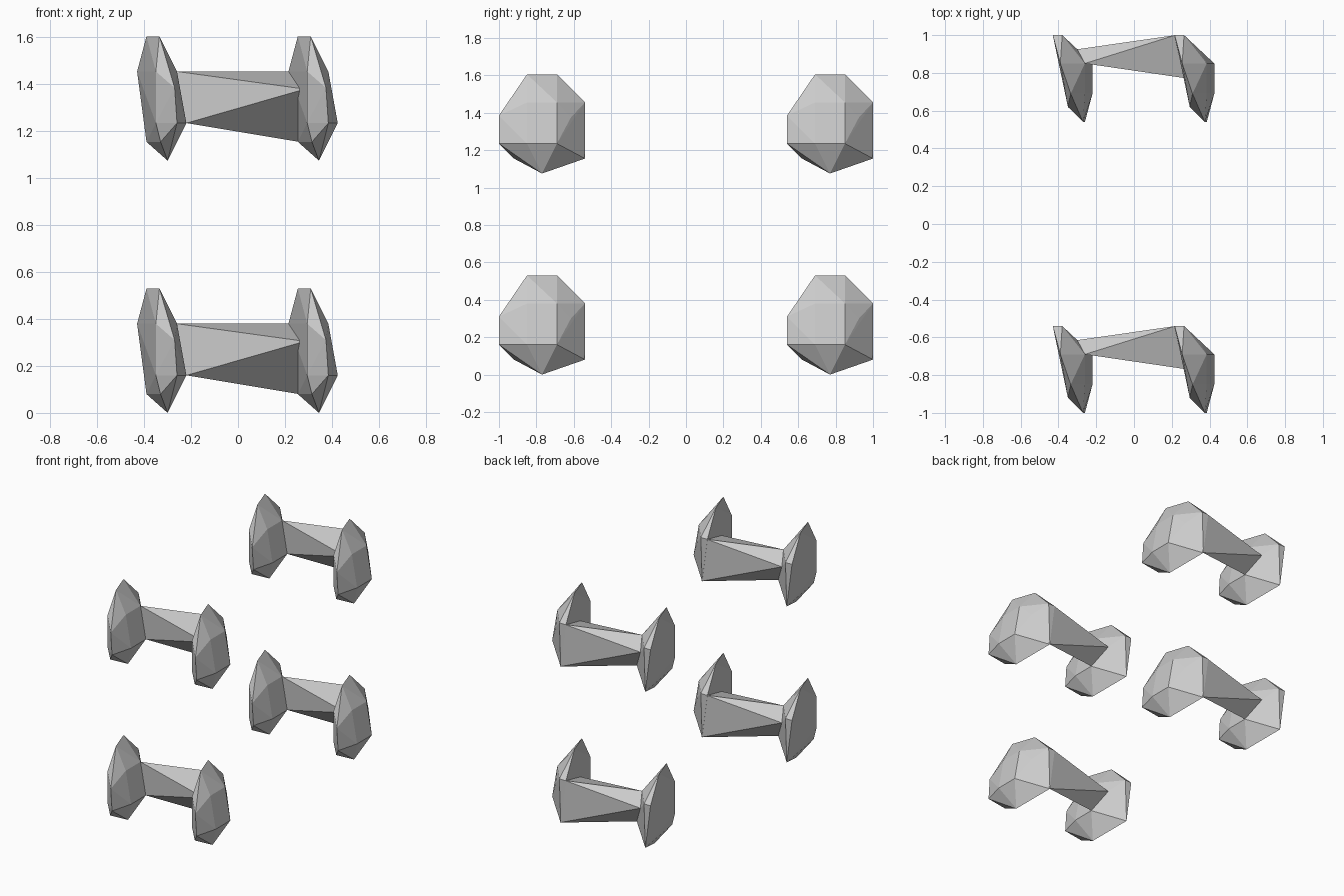
import bpy, bmesh

if "Cube" in bpy.data.objects:
    bpy.data.objects.remove(bpy.data.objects["Cube"])

# One leaning, faceted end lump (local to its unit; y centred, z from 0)
LUMP = [
    (-.39, .08, .53), (-.335, -.08, .53),                      # top ridge
    (-.43, .23, .38), (-.38, .23, .38), (-.39, .23, .08),      # back edge
    (-.30, .155, .30), (-.26, .08, .38), (-.26, -.08, .38),    # +x side
    (-.22, .08, .16), (-.22, -.08, .16),
    (-.26, -.23, .16), (-.27, -.23, .31),                      # front tip
    (-.35, -.15, .16), (-.35, -.15, .38), (-.33, -.15, .08),   # -x side
    (-.30, 0, 0),                                              # foot
]
SHIFT = .645

# Twisted bar joining the two lumps
BAR = [
    (-.26, .08, .38), (-.22, .08, .16), (-.30, .155, .30),
    (.22, .23, .38), (.285, 0, .305), (.26, .23, .08),
]


def hull(name, points, offset):
    """Flat-shaded convex solid around a few points."""
    bm = bmesh.new()
    for p in points:
        bm.verts.new([a + b for a, b in zip(p, offset)])
    res = bmesh.ops.convex_hull(bm, input=bm.verts[:])
    loose = [v for v in bm.verts if not v.link_faces]
    bmesh.ops.delete(bm, geom=loose, context='VERTS')
    bmesh.ops.recalc_face_normals(bm, faces=bm.faces[:])
    mesh = bpy.data.meshes.new(name)
    bm.to_mesh(mesh)
    bm.free()
    obj = bpy.data.objects.new(name, mesh)
    bpy.context.collection.objects.link(obj)
    return obj


# Four units: front/back, lower/upper
for side, y in (("front", -.77), ("back", .77)):
    for level, z in (("lower", 0), ("upper", 1.075)):
        tag = f"{side}_{level}"
        hull(f"{tag}_left_lump", LUMP, (0, y, z))
        hull(f"{tag}_right_lump", LUMP, (SHIFT, y, z))
        hull(f"{tag}_bar", BAR, (0, y, z))
